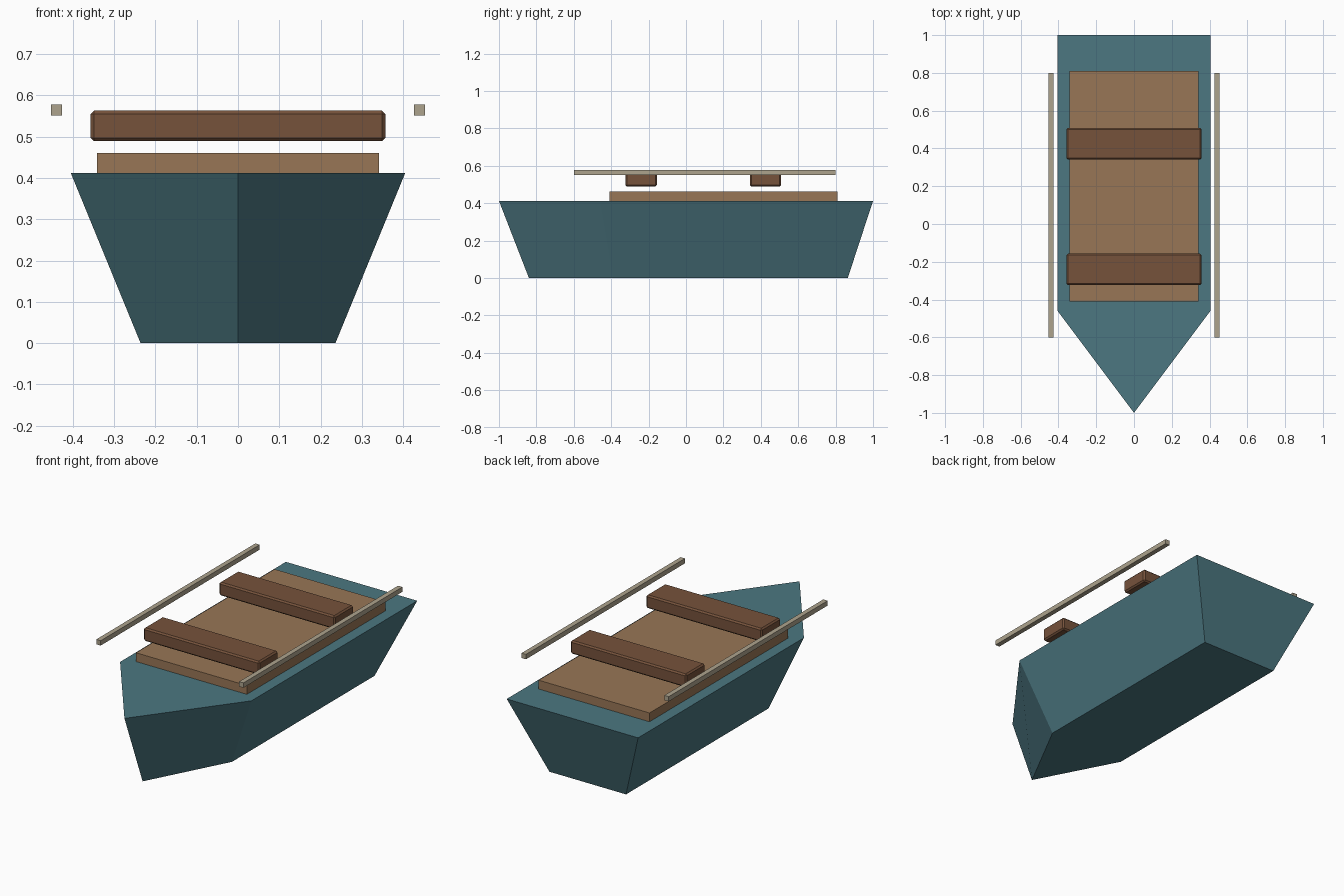
import bpy
import bmesh

if "Cube" in bpy.data.objects:
    bpy.data.objects.remove(bpy.data.objects["Cube"])


def material(name, rgb):
    mat = bpy.data.materials.new(name)
    mat.diffuse_color = (*rgb, 1)
    mat.use_nodes = True
    mat.node_tree.nodes["Principled BSDF"].inputs["Base Color"].default_value = mat.diffuse_color
    return mat


TEAL = material("teal hull paint", (0.072, 0.185, 0.22))
TAN = material("tan deck wood", (0.315, 0.183, 0.094))
BROWN = material("brown bench wood", (0.18, 0.085, 0.044))
GREY = material("pale rail wood", (0.42, 0.37, 0.27))


def finish(name, bm, mat):
    bmesh.ops.recalc_face_normals(bm, faces=bm.faces)
    mesh = bpy.data.meshes.new(name)
    bm.to_mesh(mesh)
    bm.free()
    mesh.materials.append(mat)
    obj = bpy.data.objects.new(name, mesh)
    bpy.context.collection.objects.link(obj)
    return obj


def box(name, low, high, mat, bevel=0):
    bm = bmesh.new()
    bmesh.ops.create_cube(bm, size=1)
    for v in bm.verts:
        v.co = [(a + b) / 2 + c * (b - a) for a, b, c in zip(low, high, v.co)]
    obj = finish(name, bm, mat)
    if bevel:
        mod = obj.modifiers.new("chamfer", 'BEVEL')
        mod.width = bevel
        mod.segments = 1
    return obj


# Hull: five-sided outline, narrower at the keel
def outline(bm, half, stern, shoulder, bow, z):
    points = [(half, stern), (-half, stern), (-half, shoulder), (0, bow), (half, shoulder)]
    return [bm.verts.new((x, y, z)) for x, y in points]


bm = bmesh.new()
keel = outline(bm, 0.236, 0.865, -0.39, -0.84, 0)
gunwale = outline(bm, 0.405, 1.0, -0.46, -1.0, 0.412)
bm.faces.new(keel)
bm.faces.new(gunwale)
for i in range(5):
    j = (i + 1) % 5
    bm.faces.new((keel[i], keel[j], gunwale[j], gunwale[i]))
finish("hull", bm, TEAL)

# Raised deck
box("deck", (-0.342, -0.41, 0.40), (0.342, 0.81, 0.461), TAN)

# Two chamfered benches
for name, y in (("front_bench", -0.24), ("rear_bench", 0.425)):
    box(name, (-0.357, y - 0.084, 0.489), (0.357, y + 0.084, 0.563), BROWN, 0.008)

# Side rails
for name, x in (("left_rail", -0.44), ("right_rail", 0.44)):
    box(name, (x - 0.0135, -0.6, 0.551), (x + 0.0135, 0.8, 0.578), GREY)
